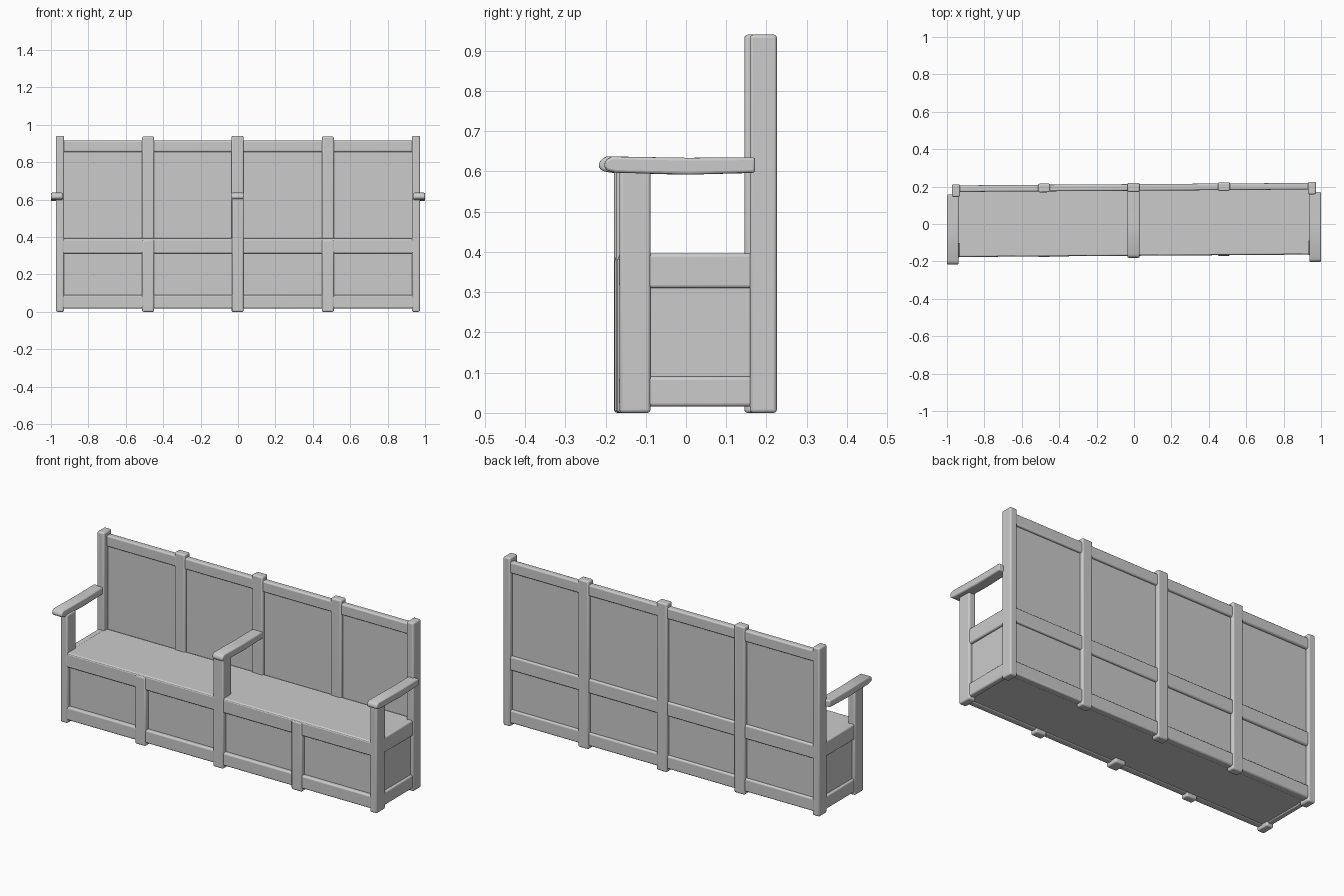
import bpy, bmesh

if "Cube" in bpy.data.objects:
    bpy.data.objects.remove(bpy.data.objects["Cube"])

parts = []


def finish(name, bm, bevel):
    bmesh.ops.recalc_face_normals(bm, faces=bm.faces)
    mesh = bpy.data.meshes.new(name)
    bm.to_mesh(mesh)
    bm.free()
    ob = bpy.data.objects.new(name, mesh)
    bpy.context.collection.objects.link(ob)
    if bevel:
        mod = ob.modifiers.new("soft_edges", 'BEVEL')
        mod.width = bevel
        mod.segments = 3
    parts.append(ob)
    return ob


def box(name, x, y, z, bevel=0.008):
    bm = bmesh.new()
    bmesh.ops.create_cube(bm, size=1)
    for v in bm.verts:
        v.co = [r[0] + (c + 0.5) * (r[1] - r[0]) for c, r in zip(v.co, (x, y, z))]
    return finish(name, bm, bevel)


def side(s, a, b):
    """x range mirrored by the sign s"""
    return tuple(sorted((s * a, s * b)))


def arm(name, x, front, back):
    # side profile with a rounded nose, extruded across x
    prof = [(back, 0.597), (0.0, 0.592), (front + 0.03, 0.597), (front + 0.008, 0.602),
            (front, 0.613), (front + 0.005, 0.629), (front + 0.02, 0.637), (0.0, 0.634), (back, 0.635)]
    bm = bmesh.new()
    face = bm.faces.new([bm.verts.new((x[0], y, z)) for y, z in prof])
    ext = bmesh.ops.extrude_face_region(bm, geom=[face])["geom"]
    moved = [g for g in ext if isinstance(g, bmesh.types.BMVert)]
    bmesh.ops.translate(bm, verts=moved, vec=(x[1] - x[0], 0, 0))
    finish(name, bm, 0.007)


# Seat and underside
box("seat", (-0.945, 0.945), (-0.168, 0.185), (0.37, 0.394), 0.006)
box("bottom_panel", (-0.95, 0.95), (-0.15, 0.19), (0.022, 0.036), 0)

# Horizontal rails, front and back
for name, z in (("bottom", (0.018, 0.09)), ("seat", (0.312, 0.39))):
    box(f"front_{name}_rail", (-0.95, 0.95), (-0.17, -0.13), z)
    box(f"back_{name}_rail", (-0.95, 0.95), (0.17, 0.213), z)
box("back_top_rail", (-0.95, 0.95), (0.178, 0.213), (0.855, 0.917))

# Recessed panels
box("front_panel", (-0.95, 0.95), (-0.148, -0.136), (0.06, 0.35), 0)
box("back_panel", (-0.95, 0.95), (0.189, 0.199), (0.06, 0.88), 0)

# Ends: posts, rails, panels and arms
for s, label in ((-1, "left"), (1, "right")):
    post_x = side(s, 0.93, 0.973)
    box(f"{label}_back_post", post_x, (0.152, 0.219), (0, 0.94))
    box(f"{label}_front_post", post_x, (-0.172, -0.095), (0, 0.605))
    box(f"{label}_end_bottom_rail", side(s, 0.935, 0.968), (-0.11, 0.17), (0.016, 0.09))
    box(f"{label}_end_seat_rail", side(s, 0.935, 0.968), (-0.11, 0.17), (0.31, 0.396))
    box(f"{label}_end_panel", side(s, 0.943, 0.954), (-0.11, 0.17), (0.06, 0.35), 0)
    arm(f"{label}_arm", side(s, 0.938, 1.0), -0.211, 0.165)
    # Intermediate stiles
    stile_x = side(s, 0.448, 0.513)
    box(f"{label}_back_stile", stile_x, (0.173, 0.219), (0, 0.937))
    box(f"{label}_front_stile", stile_x, (-0.174, -0.13), (0, 0.385))

# Centre divider
box("centre_back_post", (-0.035, 0.03), (0.172, 0.22), (0, 0.94))
box("centre_front_post", (-0.033, 0.03), (-0.174, -0.1), (0, 0.61))
arm("centre_arm", (-0.035, 0.03), -0.182, 0.19)

# Slight skew of the whole bench, then smooth shading
for ob in parts:
    for v in ob.data.vertices:
        v.co.y += 0.007 * v.co.x
    ob.select_set(True)
bpy.context.view_layer.objects.active = parts[0]
bpy.ops.object.shade_smooth_by_angle()
